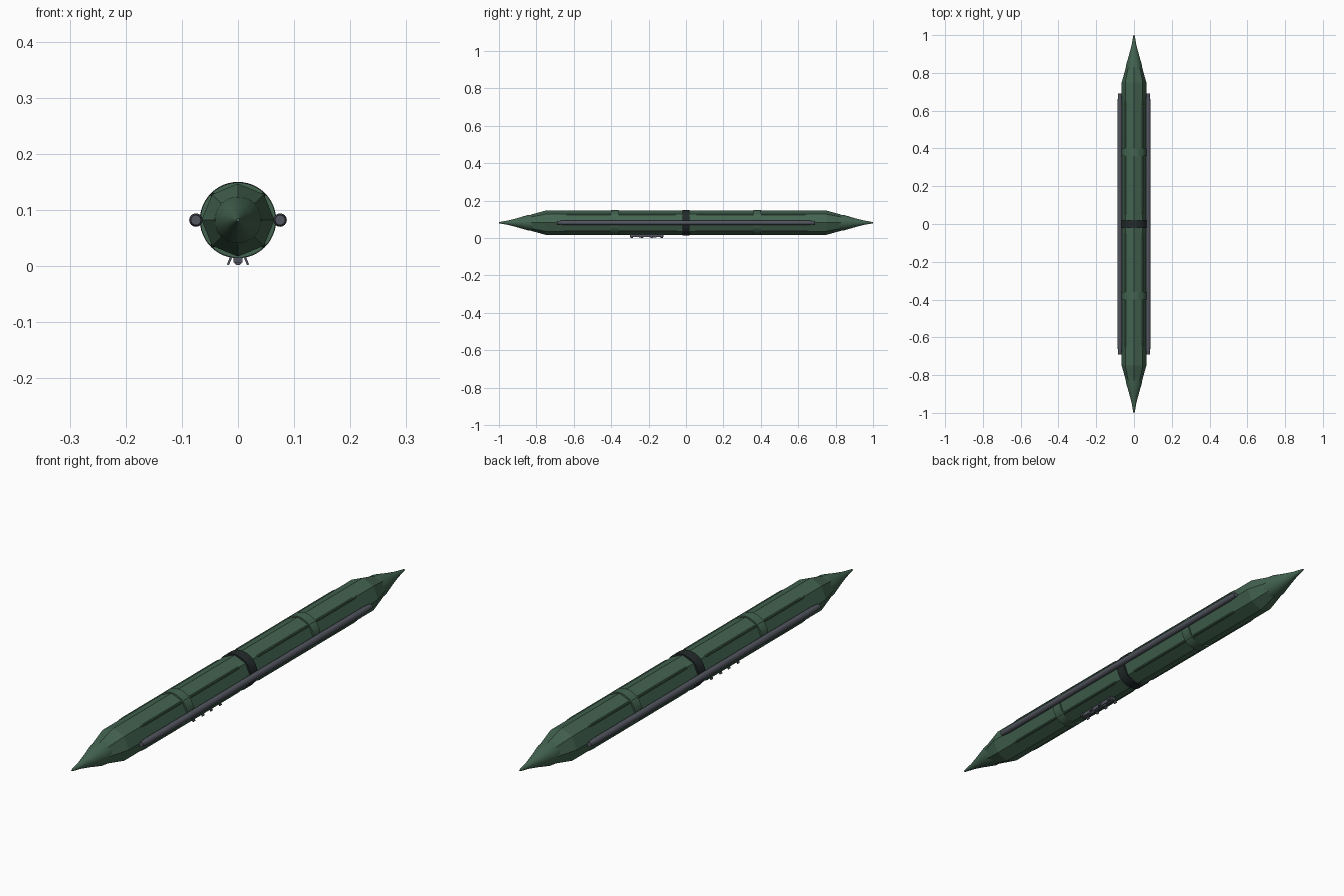
import bpy, math
from mathutils import Vector

if "Cube" in bpy.data.objects:
    bpy.data.objects.remove(bpy.data.objects["Cube"])

AXIS_Z = 0.082


def material(name, rgb):
    m = bpy.data.materials.new(name)
    m.use_nodes = True
    m.diffuse_color = (*rgb, 1)
    m.node_tree.nodes["Principled BSDF"].inputs["Base Color"].default_value = (*rgb, 1)
    return m


green = material("hull green", (0.056, 0.125, 0.08))
grey = material("steel grey", (0.085, 0.092, 0.115))
dark = material("dark band", (0.017, 0.023, 0.023))


def lathe(name, profile, sides, mat, x=0, z=AXIS_Z, smooth=False):
    """Revolve (y, radius) points around a lengthwise axis, closing the ends."""
    verts, faces = [], []
    for y, r in profile:
        for k in range(sides):
            a = 2 * math.pi * k / sides
            verts.append((x + r * math.cos(a), y, z + r * math.sin(a)))
    for i in range(len(profile) - 1):
        for k in range(sides):
            n = (k + 1) % sides
            faces.append((i * sides + k, (i + 1) * sides + k,
                          (i + 1) * sides + n, i * sides + n))
    faces.append(tuple(range(sides)))
    last = (len(profile) - 1) * sides
    faces.append(tuple(last + k for k in reversed(range(sides))))
    if profile[0][0] > profile[-1][0]:
        faces = [f[::-1] for f in faces]
    me = bpy.data.meshes.new(name)
    me.from_pydata(verts, [], faces)
    me.materials.append(mat)
    ob = bpy.data.objects.new(name, me)
    bpy.context.collection.objects.link(ob)
    if smooth:
        bpy.ops.object.select_all(action="DESELECT")
        ob.select_set(True)
        bpy.context.view_layer.objects.active = ob
        bpy.ops.object.shade_smooth_by_angle(angle=math.radians(35))
    return ob


def box(name, size, loc, mat, tilt=0):
    bpy.ops.mesh.primitive_cube_add(size=1, location=loc, rotation=(0, tilt, 0))
    ob = bpy.context.object
    ob.name = name
    ob.scale = size
    ob.data.materials.append(mat)
    return ob


# Eight-sided hull with tapered shoulders
lathe("hull", [(-0.83, 0.043), (-0.75, 0.065), (0.75, 0.065), (0.83, 0.043)], 8, green)

# Pointed nose and tail cones
for end, s in (("front", -1), ("rear", 1)):
    lathe(end + "_cone",
          [(s * y, r) for y, r in ((0.8, 0.045), (0.845, 0.041), (0.9, 0.025),
                                   (0.95, 0.012), (0.99, 0.005), (1.0, 0.003))],
          32, green, smooth=True)

# Round bands around the hull
for name, y, r, mat in (("front_band", -0.38, 0.067, green),
                        ("rear_band", 0.38, 0.067, green),
                        ("centre_band", 0, 0.068, dark)):
    lathe(name, [(y - 0.02, r), (y + 0.02, r)], 48, mat, smooth=True)

# Long side tubes with narrowed ends
for side, s in (("left", 1), ("right", -1)):
    lathe(side + "_tube",
          [(-0.69, 0.009), (-0.65, 0.012), (0.65, 0.012), (0.69, 0.009)],
          16, grey, x=s * 0.075, smooth=True)

# Slim rails on the diagonal hull edges, broken at the centre band
for i in range(4):
    a = math.radians(45 + 90 * i)
    for end, s in (("front", -1), ("rear", 1)):
        lathe(f"{end}_rail_{i + 1}",
              [(s * 0.05, 0.003), (s * 0.06, 0.0045), (s * 0.63, 0.0045), (s * 0.65, 0.003)],
              8, green, x=0.063 * math.cos(a), z=AXIS_Z + 0.063 * math.sin(a))

# Belly rack with splayed lugs
box("belly_rack", (0.016, 0.18, 0.014), (0, -0.21, 0.013), grey)
for i, y in enumerate((-0.24, -0.17)):
    lathe(f"rack_hook_{i + 1}", [(y - 0.012, 0.007), (y + 0.012, 0.007)],
          12, grey, z=0.0085, smooth=True)
for i, y in enumerate((-0.29, -0.235, -0.185, -0.13)):
    for side, s in (("left", 1), ("right", -1)):
        box(f"{side}_lug_{i + 1}", (0.004, 0.012, 0.018),
            (s * 0.0145, y, 0.0105), grey, tilt=-s * math.radians(22))
